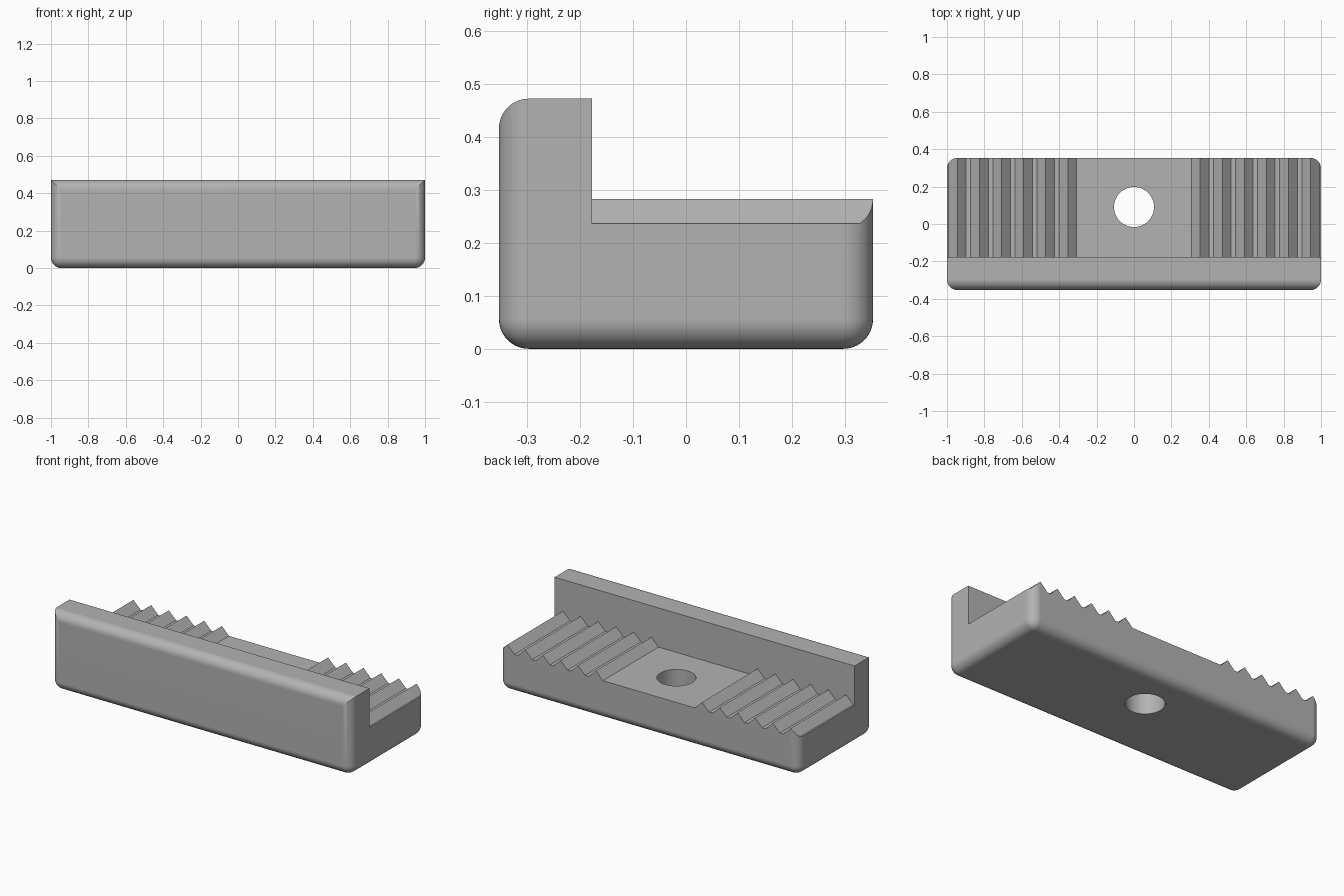
import bpy, bmesh, math

if "Cube" in bpy.data.objects:
    bpy.data.objects.remove(bpy.data.objects["Cube"], do_unlink=True)

W, D, H = 2.0, 0.706, 0.472        # overall size
FLOOR, TOOTH = 0.236, 0.047        # ledge height, tooth height
WALL_BACK = -0.177                 # rear face of the front wall
PITCH, FIRST, COUNT = 0.118, 0.354, 6

grey = bpy.data.materials.new("plain grey")
grey.use_nodes = True
colour = (0.45, 0.45, 0.45, 1)
grey.diffuse_color = colour
grey.node_tree.nodes["Principled BSDF"].inputs["Base Color"].default_value = colour


def make_object(name, bm):
    bmesh.ops.recalc_face_normals(bm, faces=bm.faces)
    mesh = bpy.data.meshes.new(name)
    bm.to_mesh(mesh)
    bm.free()
    mesh.materials.append(grey)
    ob = bpy.data.objects.new(name, mesh)
    bpy.context.collection.objects.link(ob)
    return ob


def cut(target, cutter):
    mod = target.modifiers.new("cut", 'BOOLEAN')
    mod.operation, mod.solver, mod.object = 'DIFFERENCE', 'EXACT', cutter
    bpy.context.view_layer.objects.active = target
    bpy.ops.object.modifier_apply(modifier=mod.name)
    bpy.data.objects.remove(cutter, do_unlink=True)


# Block: rounded on the bottom, the upright corners and the top front edge
bm = bmesh.new()
bmesh.ops.create_cube(bm, size=1)
for v in bm.verts:
    v.co = (v.co.x * W, v.co.y * D, (v.co.z + 0.5) * H)


def rounded(edge):
    a, b = (v.co for v in edge.verts)
    upright = abs(a.z - b.z) > 0.1
    bottom = max(a.z, b.z) < 0.01
    top_front = min(a.z, b.z) > 0.4 and max(a.y, b.y) < 0
    return upright or bottom or top_front


bmesh.ops.bevel(bm, geom=[e for e in bm.edges if rounded(e)], offset=0.056,
                offset_type='OFFSET', segments=10, profile=0.5,
                affect='EDGES', clamp_overlap=True)
jaw = make_object("serrated_jaw_block", bm)

# Ledge cutter: its underside is the row of teeth on each side
half = [(0, FLOOR)]
for i in range(COUNT):
    peak = FIRST + i * PITCH
    half += [(peak - TOOTH, FLOOR), (peak, FLOOR + TOOTH), (peak + TOOTH, FLOOR)]
half += [(W, FLOOR), (W, 1)]
profile = [(-x, z) for x, z in reversed(half[1:])] + half
bm = bmesh.new()
face = bm.faces.new([bm.verts.new((x, WALL_BACK, z)) for x, z in profile])
ext = bmesh.ops.extrude_face_region(bm, geom=[face])
for v in ext["geom"]:
    if isinstance(v, bmesh.types.BMVert):
        v.co.y = D
cut(jaw, make_object("ledge_cutter", bm))

# Bolt hole straight through the ledge
bm = bmesh.new()
bmesh.ops.create_cone(bm, cap_ends=True, segments=48, radius1=0.107,
                      radius2=0.107, depth=2)
for v in bm.verts:
    v.co.y += 0.091
cut(jaw, make_object("hole_cutter", bm))

# Smooth fillets and hole, crisp teeth, flat large faces
jaw.select_set(True)
bpy.context.view_layer.objects.active = jaw
bpy.ops.object.shade_smooth_by_angle(angle=math.radians(25))
weighted = jaw.modifiers.new("flat_faces", 'WEIGHTED_NORMAL')
weighted.keep_sharp = True
